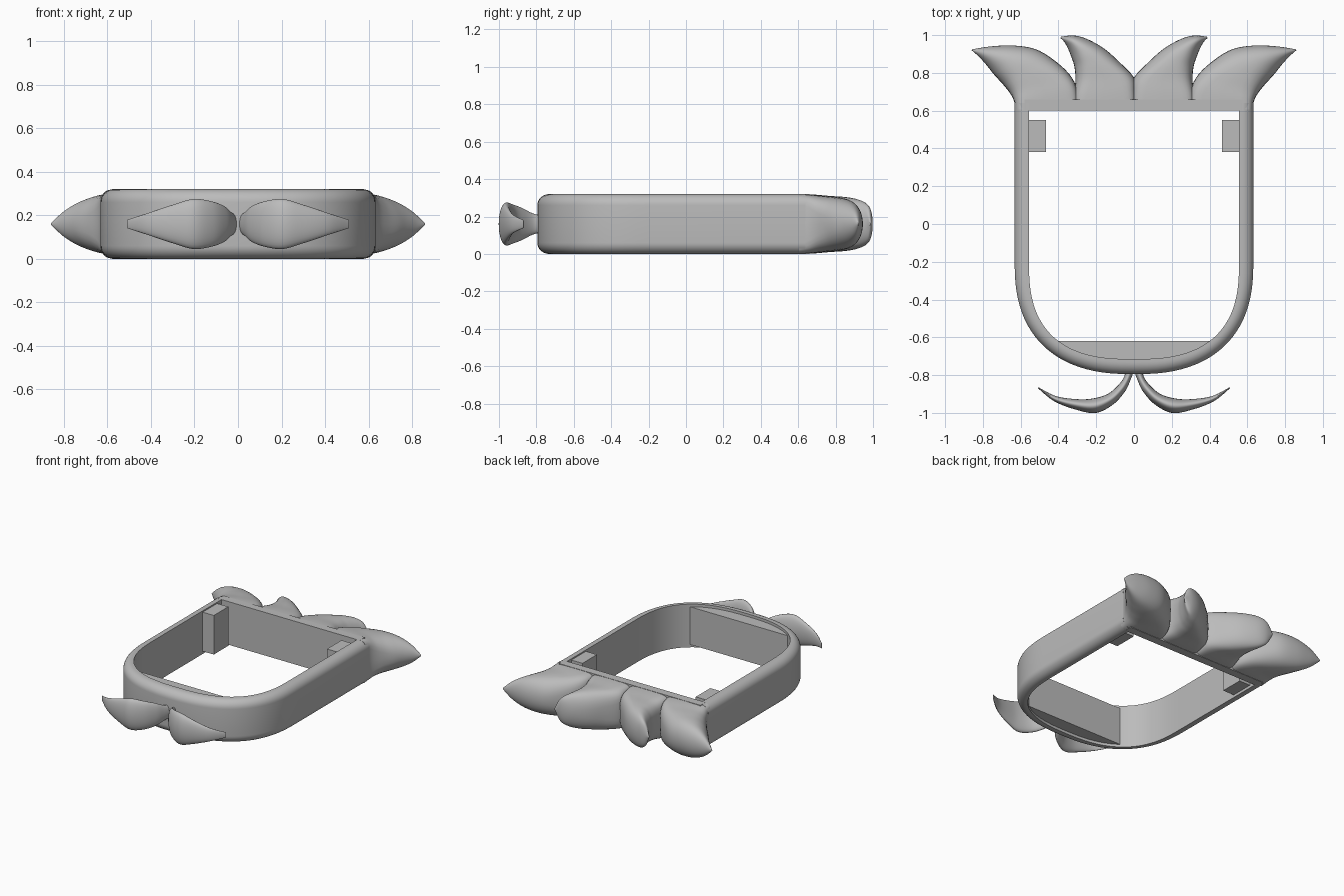
import bpy
import bmesh
import math

if "Cube" in bpy.data.objects:
    bpy.data.objects.remove(bpy.data.objects["Cube"])

HEIGHT = 0.32
MID = HEIGHT / 2

grey = bpy.data.materials.new("plain grey")
grey.use_nodes = True
grey.diffuse_color = (0.5, 0.5, 0.5, 1)
grey.node_tree.nodes["Principled BSDF"].inputs["Base Color"].default_value = (0.5, 0.5, 0.5, 1)


def loft(name, rings, mirror=False, angle=40):
    """Skin closed rings in order, cap both ends, optionally mirror across x."""
    bm = bmesh.new()
    rows = [[bm.verts.new(p) for p in ring] for ring in rings]
    for a, b in zip(rows, rows[1:]):
        for i in range(len(a)):
            j = (i + 1) % len(a)
            bm.faces.new((a[i], a[j], b[j], b[i]))
    bm.faces.new(rows[0])
    bm.faces.new(rows[-1])
    bmesh.ops.recalc_face_normals(bm, faces=bm.faces)
    mesh = bpy.data.meshes.new(name)
    bm.to_mesh(mesh)
    bm.free()
    mesh.materials.append(grey)
    mesh.shade_smooth()
    mesh.set_sharp_from_angle(angle=math.radians(angle))
    obj = bpy.data.objects.new(name, mesh)
    bpy.context.collection.objects.link(obj)
    if mirror:
        obj.modifiers.new("mirror", "MIRROR").use_mirror_merge = False
    return obj


def prism(name, outline, z0, z1, mirror=False):
    return loft(name, [[(x, y, z) for x, y in outline] for z in (z0, z1)], mirror)


def box(name, x0, x1, y0, y1, z0, z1, mirror=False):
    return prism(name, [(x0, y0), (x1, y0), (x1, y1), (x0, y1)], z0, z1, mirror)


def smooth_rows(rows, steps=6):
    """Catmull-Rom interpolation of a list of tuples."""
    out = []
    for i in range(len(rows) - 1):
        p = [rows[max(0, min(len(rows) - 1, i + k))] for k in (-1, 0, 1, 2)]
        for s in range(steps):
            t = s / steps
            out.append([b + 0.5 * t * (c - a + t * (2 * a - 5 * b + 4 * c - d
                        + t * (3 * (b - c) + d - a))) for a, b, c, d in zip(*p)])
    return out + [list(rows[-1])]


def power(v, n):
    return math.copysign(abs(v) ** (2 / n), v)


def leaf(name, stations, sides=32):
    """Stations: one edge x, y, other edge x, y, half height, squareness."""
    rings = []
    for ax, ay, bx, by, h, n in smooth_rows(stations):
        ring = []
        for k in range(sides):
            a = math.tau * k / sides
            f = 0.5 + 0.5 * power(math.cos(a), n)
            ring.append((ax + (bx - ax) * f, ay + (by - ay) * f,
                         MID + h * power(math.sin(a), n)))
        rings.append(ring)
    return loft(name, rings, mirror=True, angle=50)


def u_path(half_width, front, n, back=0.64, bend=-0.2, count=48):
    """U-shaped outline, from the back right round the front to the back left."""
    arc = [math.pi * k / count for k in range(count + 1)]
    pts = [(half_width * power(math.cos(a), n),
            bend - (bend - front) * power(math.sin(a), n)) for a in arc]
    return [(half_width, back)] + pts + [(-half_width, back)]


# Rounded U-shaped frame with a flat inner wall
outer = u_path(0.632, -0.795, 2.45)
inner = u_path(0.556, -0.715, 2.65)
R = 0.06
section = [(1, 0)]
for k in range(9):
    a = math.pi / 2 * k / 8
    section.append((0.8 * (1 - math.sin(a)), R * (1 - math.cos(a))))
section += [(t, HEIGHT - z) for t, z in reversed(section)]
loft("frame", [[(ox + (ix - ox) * t, oy + (iy - oy) * t, z) for t, z in section]
               for (ox, oy), (ix, iy) in zip(outer, inner)])

# Straight back wall
box("back_wall", -0.58, 0.58, 0.6, 0.66, 0, HEIGHT)

# Fill behind the front curve, and the two inner side blocks
CHORD = -0.62
prism("front_fill", [p for p in inner if p[1] < CHORD]
      + [(-0.405, CHORD), (0.405, CHORD)], 0.02, 0.3)
box("side_block", 0.465, 0.57, 0.38, 0.55, 0.02, 0.31, mirror=True)

# Crown of four leaves along the back
leaf("outer_crown_leaf", [
    (0.29, 0.605, 0.628, 0.605, 0.16, 8),
    (0.30, 0.71, 0.635, 0.65, 0.157, 6),
    (0.34, 0.79, 0.655, 0.69, 0.15, 4),
    (0.42, 0.865, 0.69, 0.735, 0.143, 2.8),
    (0.52, 0.925, 0.74, 0.79, 0.13, 2.2),
    (0.64, 0.945, 0.78, 0.84, 0.105, 2),
    (0.76, 0.94, 0.82, 0.885, 0.062, 2),
    (0.855, 0.925, 0.86, 0.92, 0.004, 2)])
leaf("inner_crown_leaf", [
    (-0.01, 0.605, 0.32, 0.605, 0.16, 8),
    (-0.01, 0.7, 0.32, 0.68, 0.157, 6),
    (0.0, 0.775, 0.31, 0.76, 0.15, 4),
    (0.08, 0.86, 0.315, 0.83, 0.145, 2.8),
    (0.16, 0.93, 0.33, 0.88, 0.135, 2.3),
    (0.25, 0.98, 0.35, 0.93, 0.115, 2),
    (0.32, 0.998, 0.37, 0.965, 0.08, 2),
    (0.385, 0.992, 0.39, 0.985, 0.004, 2)])

# Pair of curved leaves at the front
leaf("front_leaf", [
    (0.0, -0.775, 0.045, -0.775, 0.045, 2),
    (0.02, -0.83, 0.055, -0.815, 0.058, 2),
    (0.05, -0.89, 0.09, -0.86, 0.085, 2),
    (0.11, -0.955, 0.14, -0.9, 0.105, 2),
    (0.2, -1.0, 0.21, -0.922, 0.115, 2),
    (0.3, -0.985, 0.29, -0.928, 0.09, 2),
    (0.42, -0.94, 0.41, -0.912, 0.05, 2),
    (0.51, -0.868, 0.505, -0.865, 0.02, 2)])
